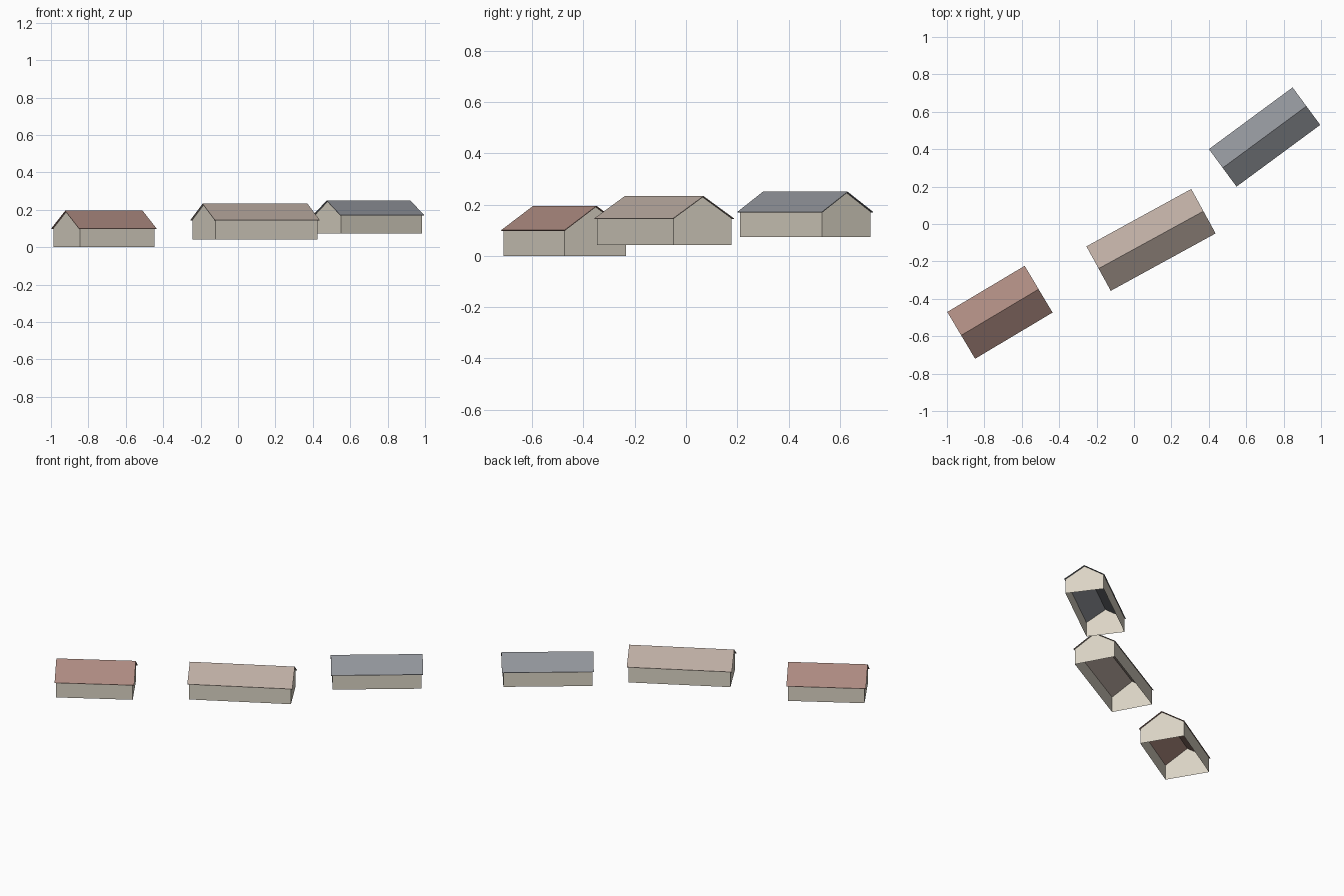
import bpy
from math import radians

cube = bpy.data.objects.get("Cube")
if cube:
    bpy.data.objects.remove(cube, do_unlink=True)


def material(name, srgb):
    # 8-bit display colour to linear
    col = [((c / 255 + 0.055) / 1.055) ** 2.4 for c in srgb] + [1.0]
    m = bpy.data.materials.new(name)
    m.use_nodes = True
    m.diffuse_color = col
    m.node_tree.nodes["Principled BSDF"].inputs["Base Color"].default_value = col
    return m


def add_mesh(name, verts, faces, mat, place):
    me = bpy.data.meshes.new(name)
    me.from_pydata(verts, [], faces)
    me.materials.append(mat)
    ob = bpy.data.objects.new(name, me)
    bpy.context.collection.objects.link(ob)
    ob.location = place[0]
    ob.rotation_euler.z = radians(place[1])
    return ob


def house(label, center, angle, length, width, eave, ridge, roof_mat):
    """Open-bottomed gabled shell under a thin overhanging roof."""
    place = (center, angle)
    skin = 0.003

    # Gabled walls: two pentagon ends joined by the long sides
    x, y = length / 2 - 0.009, width / 2 - 0.006
    slope = (ridge - eave) / (width / 2)
    peak = ridge - skin * 1.3
    top = peak - slope * y
    profile = [(-y, 0), (y, 0), (y, top), (0, peak), (-y, top)]
    verts = [(sx * x, py, pz) for sx in (-1, 1) for py, pz in profile]
    faces = [(4, 3, 2, 1, 0), (5, 6, 7, 8, 9), (1, 2, 7, 6), (0, 5, 9, 4)]
    add_mesh(label + "_walls", verts, faces, wall_mat, place)

    # Two roof slopes, thickened inward
    x, y = length / 2, width / 2
    section = [(-y, eave), (0, ridge), (y, eave)]
    verts = [(sx * x, py, pz) for sx in (-1, 1) for py, pz in section]
    roof = add_mesh(label + "_roof", verts, [(0, 3, 4, 1), (1, 4, 5, 2)], roof_mat, place)
    mod = roof.modifiers.new("Thickness", 'SOLIDIFY')
    mod.thickness = skin
    mod.offset = -1


wall_mat = material("cream_wall", (219, 212, 197))
red = material("red_brown_roof", (172, 138, 128))
tan = material("tan_roof", (188, 172, 162))
slate = material("slate_roof", (145, 148, 154))

# Three houses stepping up a slope
house("low_house", (-0.717, -0.472, 0), 30.8, 0.482, 0.291, 0.10, 0.195, red)
house("middle_house", (0.091, -0.085, 0.042), 28.7, 0.639, 0.271, 0.104, 0.191, tan)
house("high_house", (0.698, 0.465, 0.074), 36.4, 0.556, 0.249, 0.097, 0.176, slate)
